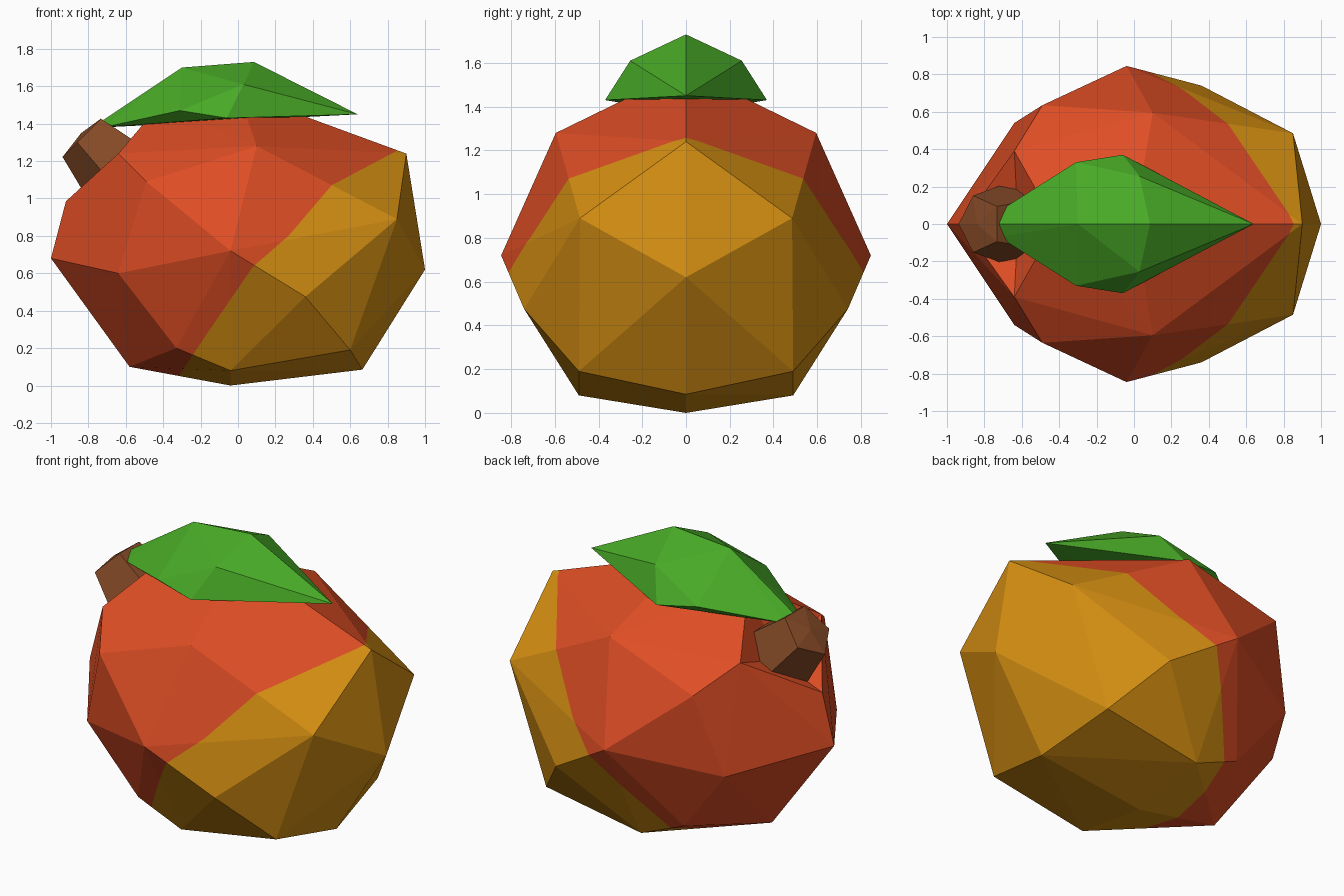
import bpy, bmesh, math
from mathutils import Vector, Matrix

if "Cube" in bpy.data.objects:
    bpy.data.objects.remove(bpy.data.objects["Cube"])


def material(name, rgb):
    m = bpy.data.materials.new(name)
    m.diffuse_color = (*rgb, 1)
    m.use_nodes = True
    m.node_tree.nodes["Principled BSDF"].inputs["Base Color"].default_value = m.diffuse_color
    return m


RED = material("ripe red", (0.73, 0.075, 0.018))
GOLD = material("golden yellow", (0.67, 0.275, 0.006))
GREEN = material("leaf green", (0.065, 0.40, 0.02))
BROWN = material("stem brown", (0.24, 0.07, 0.02))


def mirrored(points):
    out = []
    for x, y, z in points:
        out.append((x, y, z))
        if y:
            out.append((x, -y, z))
    return out


def hull(points):
    bm = bmesh.new()
    for p in mirrored(points):
        bm.verts.new(p)
    bmesh.ops.convex_hull(bm, input=bm.verts[:])
    loose = [v for v in bm.verts if not v.link_faces]
    bmesh.ops.delete(bm, geom=loose, context='VERTS')
    return bm


def finish(bm, name, mats):
    bmesh.ops.recalc_face_normals(bm, faces=bm.faces[:])
    me = bpy.data.meshes.new(name)
    bm.to_mesh(me)
    bm.free()
    for m in mats:
        me.materials.append(m)
    ob = bpy.data.objects.new(name, me)
    bpy.context.collection.objects.link(ob)
    return ob


# Fruit body: faceted shell, one half given and mirrored across y
rim = [(-0.92, 0, 0.985), (-0.64, 0.39, 1.24), (-0.42, 0, 1.50)]
bm = hull(rim + [
    (-1, 0, 0.68), (-0.64, 0.54, 0.60), (-0.49, 0.635, 1.09),
    (-0.04, 0.845, 0.72), (0.10, 0.595, 1.28), (0.36, 0.74, 0.475),
    (0.85, 0.485, 0.89), (0.90, 0, 1.24), (1, 0, 0.62),
    (0.60, 0.49, 0.19), (0.665, 0, 0.085), (-0.04, 0.49, 0.08),
    (-0.04, 0, 0), (-0.33, 0.49, 0.20), (-0.58, 0, 0.10), (0, 0, 1.57)])

# Stem pit: open the rim and fan its border down to a sunken point
rim_pts = [Vector(p) for p in mirrored(rim)]
on_rim = {v for v in bm.verts if any((v.co - p).length < 1e-4 for p in rim_pts)}
bmesh.ops.delete(bm, geom=[f for f in bm.faces if set(f.verts) <= on_rim], context='FACES')
border = [e for e in bm.edges if e.is_boundary]
pit = bm.verts.new((-0.62, 0, 1.10))
for e in border:
    bm.faces.new((*e.verts, pit))

# Colour border: a bent line in the side profile, cut through the shell
line = [(-0.31, 0.06), (-0.15, 0.30), (0.08, 0.635), (0.27, 0.80), (0.50, 1.07), (0.85, 1.255)]
for x, z in line[1:-1]:
    bmesh.ops.bisect_plane(bm, geom=bm.verts[:] + bm.edges[:] + bm.faces[:],
                           plane_co=(0, 0, z), plane_no=(0, 0, 1))


def band(z):
    return sum(z > p[1] for p in line[1:-1])


for i in range(len(line) - 1):
    (x0, z0), (x1, z1) = line[i], line[i + 1]
    normal = Vector((z1 - z0, 0, x0 - x1)).normalized()
    faces = [f for f in bm.faces if band(f.calc_center_median().z) == i]
    edges = list({e for f in faces for e in f.edges})
    verts = list({v for f in faces for v in f.verts})
    bmesh.ops.bisect_plane(bm, geom=verts + edges + faces,
                           plane_co=(x0, 0, z0), plane_no=normal)
    for f in bm.faces:
        c = f.calc_center_median()
        if band(c.z) == i:
            f.material_index = int((c - Vector((x0, 0, z0))).dot(normal) > 0)
finish(bm, "fruit_body", [RED, GOLD])

# Stem: short five-sided stub leaning out of the pit
base, tip = Vector((-0.60, 0, 1.11)), Vector((-0.825, 0, 1.335))
axis = (tip - base).normalized()
low = Vector((-axis.z, 0, axis.x))
side = Vector((0, 1, 0))
bm = bmesh.new()


def ring(c, r):
    return [bm.verts.new(c + low * (r * math.cos(k * math.tau / 5)) + side * (r * math.sin(k * math.tau / 5)))
            for k in range(5)]


a, b = ring(base, 0.24), ring(tip, 0.16)
bm.faces.new(a)
top = bm.verts.new(tip + axis * 0.02)
for k in range(5):
    j = (k + 1) % 5
    bm.faces.new((a[k], a[j], b[j], b[k]))
    bm.faces.new((b[k], b[j], top))
finish(bm, "stem", [BROWN])

# Leaf: folded along its ridge, pointed at the right
bm = hull([(-0.72, 0.07, 1.38), (-0.72, 0, 1.42), (-0.31, 0.33, 1.47),
           (-0.06, 0.37, 1.43), (0.03, 0.255, 1.61), (-0.30, 0, 1.70),
           (0.085, 0, 1.73), (0.64, 0, 1.45)])
finish(bm, "leaf", [GREEN])
